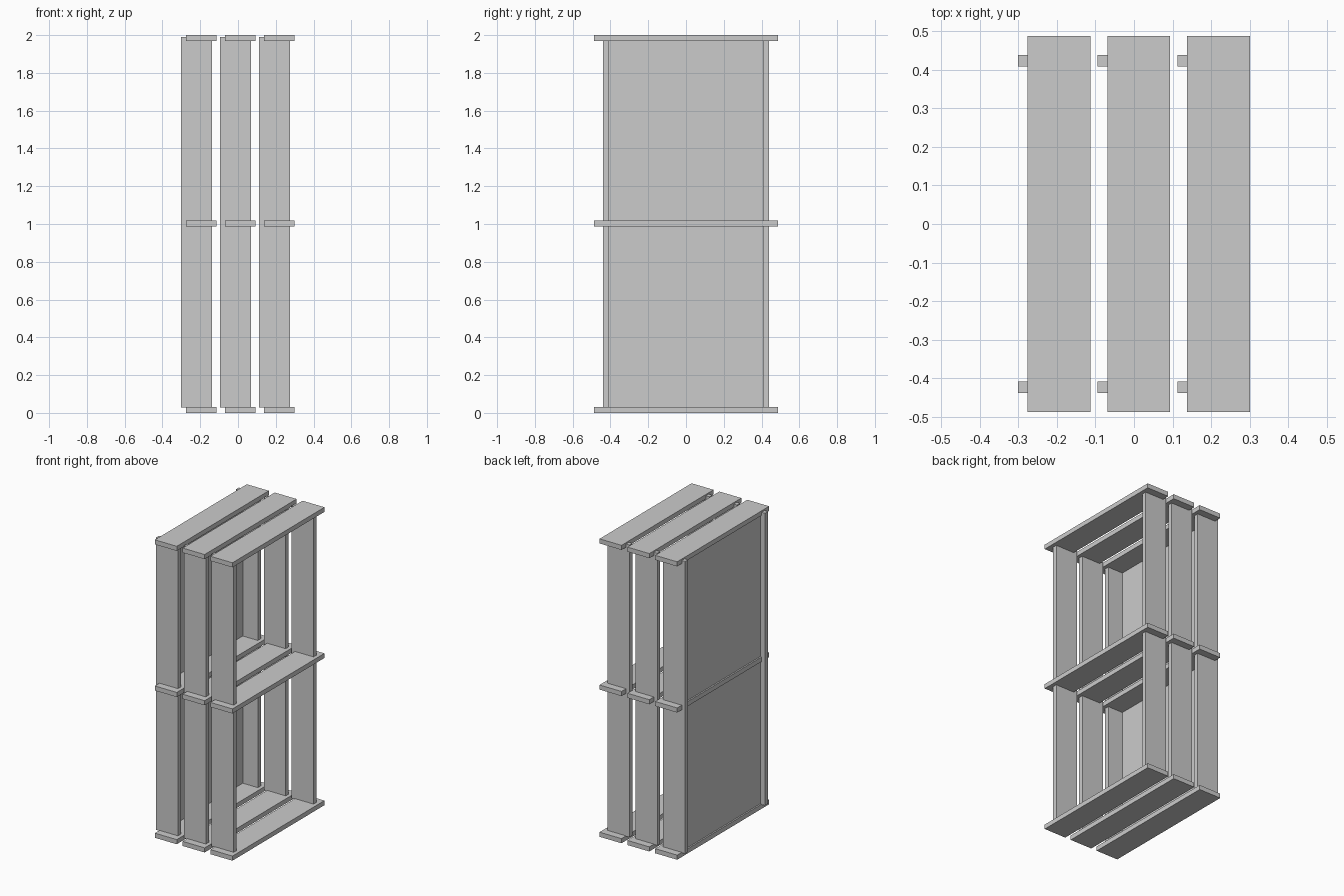
import bpy

if "Cube" in bpy.data.objects:
    bpy.data.objects.remove(bpy.data.objects["Cube"])


def box(name, x0, x1, y0, y1, z0, z1):
    """Add an axis-aligned board from its limits."""
    bpy.ops.mesh.primitive_cube_add(
        size=1, location=((x0 + x1) / 2, (y0 + y1) / 2, (z0 + z1) / 2))
    ob = bpy.context.object
    ob.name = name
    ob.scale = (x1 - x0, y1 - y0, z1 - z0)
    bpy.ops.object.transform_apply(location=False, rotation=False, scale=True)
    return ob


WIDTH = 0.163     # board width
PITCH = 0.2067    # spacing between board rows
THICK = 0.031
HALF_Y = 0.488

for i in range(3):
    # Shelf planks: bottom, middle, top
    x = -0.276 + i * PITCH
    for level, z in (("bottom", 0.0), ("middle", 0.988), ("top", 2.0 - THICK)):
        box(f"{level}_shelf_plank_{i + 1}", x, x + WIDTH, -HALF_Y, HALF_Y, z, z + THICK)

    # Upright planks at each end, offset towards the panel side
    x = -0.301 + i * PITCH
    for side, y in (("front", -0.439), ("back", 0.408)):
        box(f"{side}_upright_plank_{i + 1}", x, x + WIDTH, y, y + THICK, 0.028, 1.99)

# Closing panel between the uprights
box("closing_panel", -0.266, -0.25, -0.408, 0.408, 0.02, 1.98)
